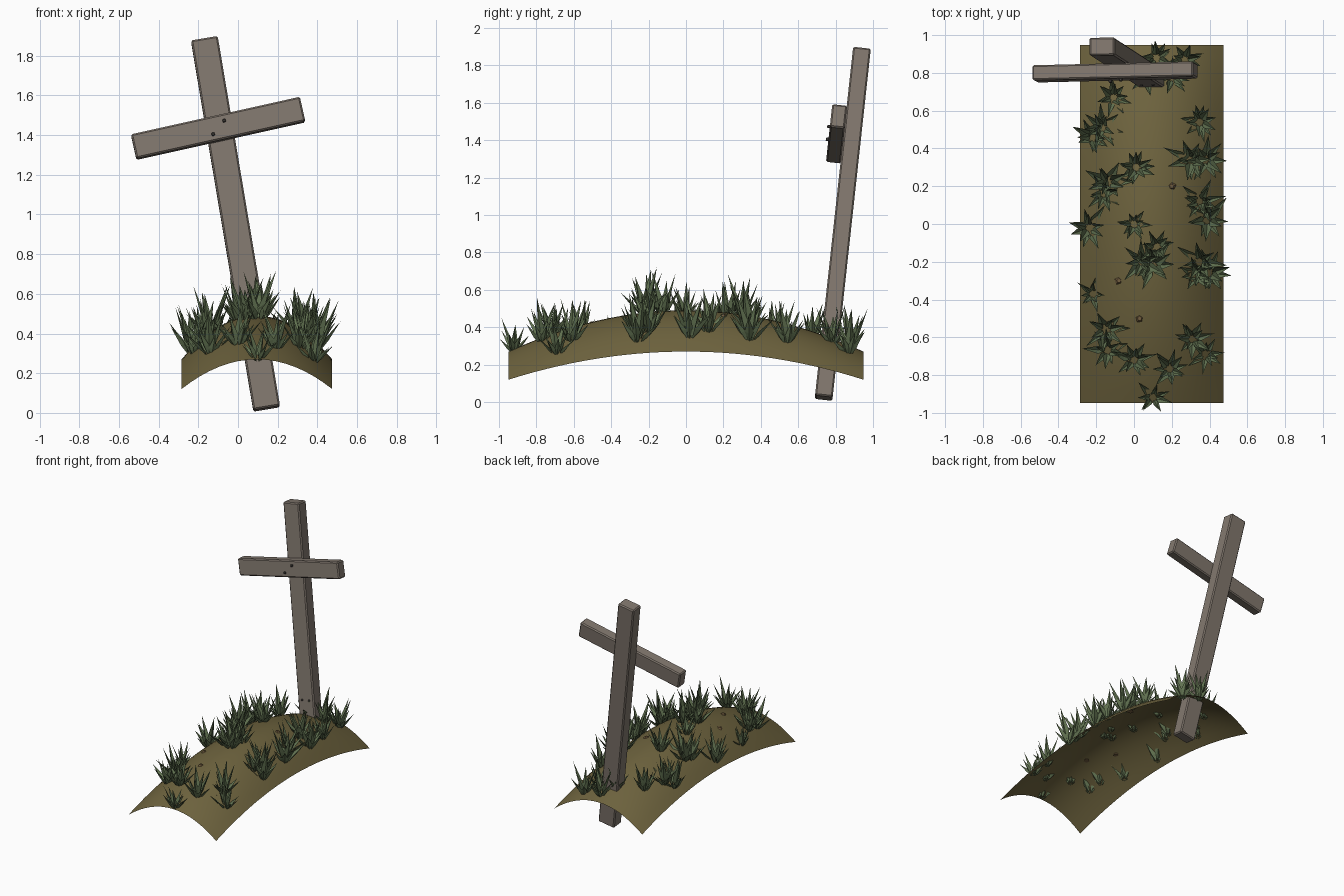
import bpy, bmesh, math, random
from mathutils import Vector, Matrix

random.seed(4)
cube = bpy.data.objects.get("Cube")
if cube:
    bpy.data.objects.remove(cube, do_unlink=True)


def material(name, rgb):
    m = bpy.data.materials.new(name)
    m.use_nodes = True
    m.diffuse_color = (*rgb, 1)
    node = next(n for n in m.node_tree.nodes if n.type == 'BSDF_PRINCIPLED')
    node.inputs["Base Color"].default_value = (*rgb, 1)
    node.inputs["Roughness"].default_value = 0.9
    return m


WOOD = material("weathered wood", (0.22, 0.185, 0.155))
EARTH = material("dry earth", (0.155, 0.125, 0.048))
GRASS = material("grass green", (0.125, 0.175, 0.085))
IRON = material("dark iron", (0.06, 0.055, 0.05))
CLAY = material("clay stone", (0.17, 0.11, 0.05))


def finish(bm, name, mat):
    mesh = bpy.data.meshes.new(name)
    bm.to_mesh(mesh)
    bm.free()
    mesh.materials.append(mat)
    obj = bpy.data.objects.new(name, mesh)
    bpy.context.collection.objects.link(obj)
    return obj


def beam(name, size, matrix, mat, bevel=0.0):
    bm = bmesh.new()
    bmesh.ops.create_cube(bm, size=1)
    bmesh.ops.scale(bm, vec=size, verts=bm.verts)
    if bevel:
        bmesh.ops.bevel(bm, geom=bm.edges[:], offset=bevel, segments=1,
                        affect='EDGES', profile=0.5)
    obj = finish(bm, name, mat)
    obj.matrix_world = matrix
    return obj


# Mound: a sheet arched in both directions
MID_X, HALF_X, HALF_Y = 0.095, 0.38, 0.948


def ground(x, y):
    a = 1 - ((x - MID_X) / HALF_X) ** 2
    b = 1 - (y / HALF_Y) ** 2
    return 0.12 + 0.15 * a + 0.15 * b + 0.07 * a * b


bm = bmesh.new()
bmesh.ops.create_grid(bm, x_segments=16, y_segments=28, size=1)
for v in bm.verts:
    v.co.x = MID_X + v.co.x * HALF_X
    v.co.y *= HALF_Y
    v.co.z = ground(v.co.x, v.co.y)
for f in bm.faces:
    f.smooth = True
finish(bm, "mound", EARTH)

# Leaning cross made of two beams
lean = Matrix.Rotation(-0.109, 4, 'X')
post = Matrix.Translation((-0.0125, 0.838, 0.953)) @ lean @ Matrix.Rotation(-0.166, 4, 'Y')
bar = Matrix.Translation((-0.1, 0.805, 1.434)) @ lean @ Matrix.Rotation(-0.22, 4, 'Y')
beam("upright_post", (0.136, 0.095, 1.9), post, WOOD, 0.008)
beam("cross_bar", (0.872, 0.08, 0.126), bar, WOOD, 0.008)

# Nails through the bar, and two low on the post
for i, (x, z) in enumerate([(0.037, 0.027), (-0.032, -0.028)]):
    beam(f"bar_nail_{i + 1}", (0.016, 0.02, 0.016),
         bar @ Matrix.Translation((x, -0.044, z)), IRON, 0.003)
for i, x in enumerate([-0.03, 0.03]):
    beam(f"post_nail_{i + 1}", (0.014, 0.012, 0.014),
         post @ Matrix.Translation((x, -0.048, -0.5)), IRON, 0.003)


# Grass: each blade is a folded leaf, widest low down
def blade(bm, root, turn, tilt, length, width):
    out = Vector((math.cos(turn), math.sin(turn), 0))
    side = Vector((-out.y, out.x, 0))
    up = Vector((0, 0, 1))
    axis = out * math.sin(tilt) + up * math.cos(tilt)
    over = up * math.sin(tilt) - out * math.cos(tilt)
    belly = root + axis * length * 0.38
    base = bm.verts.new(root)
    left = bm.verts.new(belly + side * width / 2 + over * width * 0.2)
    right = bm.verts.new(belly - side * width / 2 + over * width * 0.2)
    ridge = bm.verts.new(belly - over * width * 0.2)
    bend = out * length * 0.07
    tip = bm.verts.new(root + axis * length + bend)
    for tri in ((base, ridge, left), (base, right, ridge),
                (left, ridge, tip), (ridge, right, tip)):
        bm.faces.new(tri)


def tuft(name, x, y, size):
    bm = bmesh.new()
    root = Vector((x, y, ground(x, y) - 0.025))
    spin = random.uniform(0, math.tau)
    for count, tilt, length in ((7, 0.62, 0.15), (5, 0.25, 0.22)):
        for k in range(count):
            turn = spin + math.tau * (k + random.uniform(-0.3, 0.3)) / count
            foot = root + Vector((math.cos(turn), math.sin(turn), 0)) * 0.012
            blade(bm, foot, turn, tilt * random.uniform(0.7, 1.25),
                  length * size * random.uniform(0.8, 1.2),
                  0.042 * size * random.uniform(0.8, 1.15))
    finish(bm, name, GRASS)


tufts = [
    (0.1, -0.92, 0.8), (0, -0.72, 1), (0.19, -0.77, 1), (0.31, -0.61, 0.95),
    (0.38, -0.69, 0.9), (-0.14, -0.67, 1), (-0.15, -0.56, 1), (-0.22, -0.37, 0.75),
    (0.1, -0.22, 1.1), (0.04, -0.2, 1), (0.12, -0.12, 0.95), (0.35, -0.2, 1.1),
    (0.4, -0.26, 1.1), (0.33, -0.27, 0.9), (-0.24, -0.02, 1.1), (0, 0, 0.8),
    (0.39, 0.02, 1.1), (0.35, 0.12, 1), (-0.14, 0.22, 1.1), (-0.16, 0.16, 0.9),
    (0.01, 0.3, 1), (0.3, 0.34, 1.1), (0.38, 0.34, 1.1), (0.35, 0.54, 1),
    (-0.22, 0.46, 1.05), (-0.17, 0.51, 1), (-0.11, 0.67, 0.95),
    (0.12, 0.88, 0.95), (0.27, 0.87, 1), (0.06, 0.78, 0.85), (0.2, 0.78, 0.8),
]
for i, spec in enumerate(tufts):
    tuft(f"grass_tuft_{i + 1}", *spec)

# Small chips of stone lying in the earth
for i, (x, y) in enumerate([(0.03, -0.5), (-0.08, -0.3), (0.2, 0.2)]):
    bm = bmesh.new()
    bmesh.ops.create_cone(bm, cap_ends=True, segments=5, radius1=0.024,
                          radius2=0.012, depth=0.016)
    bmesh.ops.translate(bm, verts=bm.verts, vec=(x, y, ground(x, y)))
    finish(bm, f"stone_chip_{i + 1}", CLAY)
